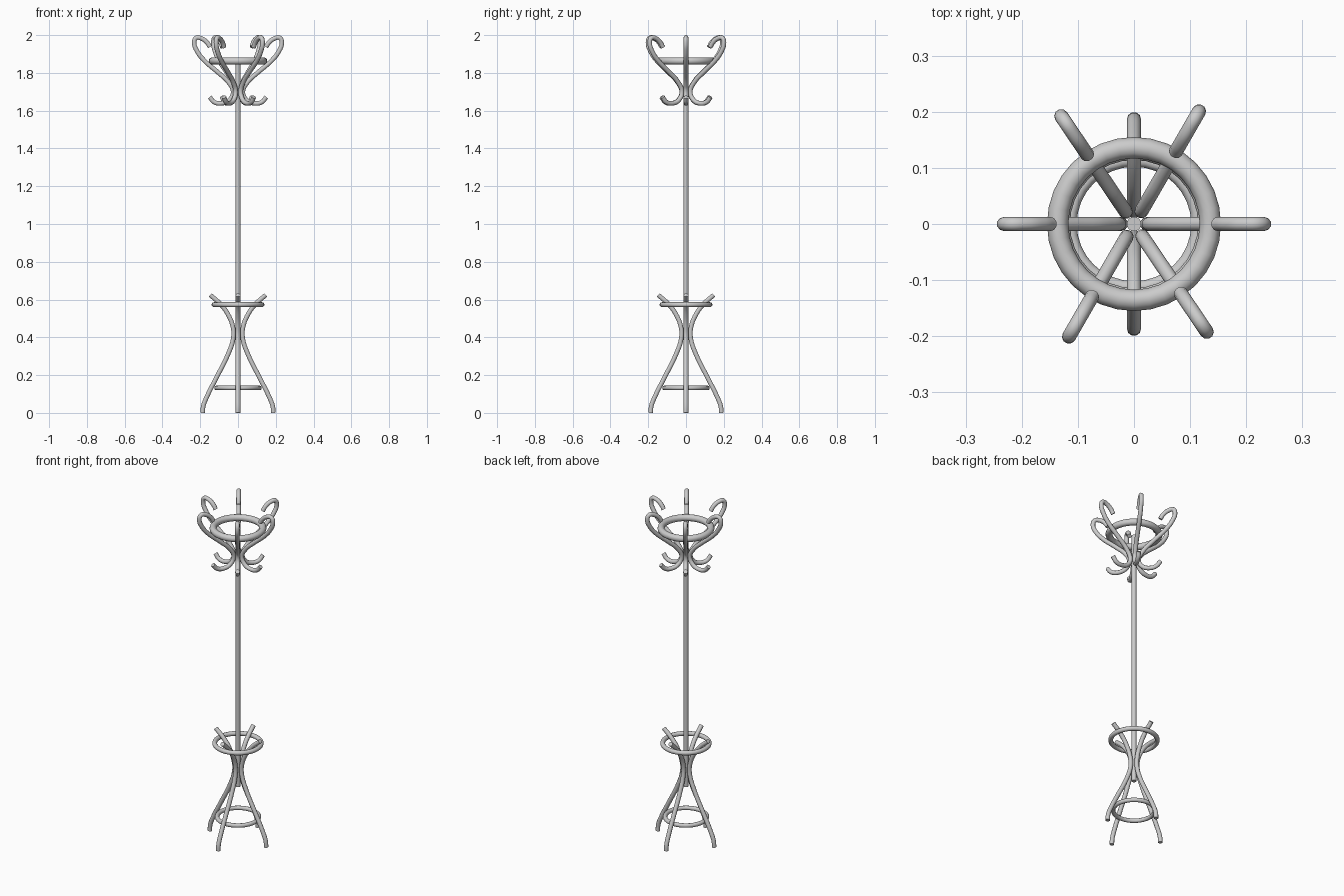
import bpy
from math import radians, cos, sin

if "Cube" in bpy.data.objects:
    bpy.data.objects.remove(bpy.data.objects["Cube"])


def smooth(obj):
    bpy.ops.object.select_all(action='DESELECT')
    obj.select_set(True)
    bpy.context.view_layer.objects.active = obj
    bpy.ops.object.shade_smooth_by_angle(angle=radians(40))


def bent_tube(name, profile, angle, radius):
    """Round rod swept along an (r, z) profile turned to the given angle."""
    curve = bpy.data.curves.new(name, 'CURVE')
    curve.dimensions = '3D'
    curve.bevel_depth = radius
    curve.bevel_resolution = 3
    curve.resolution_u = 5
    curve.use_fill_caps = True
    spline = curve.splines.new('BEZIER')
    spline.bezier_points.add(len(profile) - 1)
    a = radians(angle)
    for point, (r, z) in zip(spline.bezier_points, profile):
        point.co = (r * cos(a), r * sin(a), z)
        point.handle_left_type = point.handle_right_type = 'AUTO'
    obj = bpy.data.objects.new(name, curve)
    bpy.context.collection.objects.link(obj)
    bpy.ops.object.select_all(action='DESELECT')
    obj.select_set(True)
    bpy.context.view_layer.objects.active = obj
    bpy.ops.object.convert(target='MESH')
    obj = bpy.context.view_layer.objects.active
    obj.name = name
    smooth(obj)


def ring(name, z, major, minor):
    bpy.ops.mesh.primitive_torus_add(location=(0, 0, z), major_radius=major, minor_radius=minor,
                                     major_segments=32, minor_segments=12)
    obj = bpy.context.object
    obj.name = name
    smooth(obj)


# Central pole
bpy.ops.mesh.primitive_cylinder_add(vertices=16, radius=0.013, depth=1.54, location=(0, 0, 1.085))
bpy.context.object.name = "pole"
smooth(bpy.context.object)

# Four splayed legs that flare out again above the waist
leg = [(0.187, 0.0), (0.184, 0.035), (0.165, 0.085), (0.115, 0.185), (0.055, 0.305),
       (0.026, 0.39), (0.026, 0.45), (0.055, 0.525), (0.095, 0.578), (0.147, 0.624)]
for i in range(4):
    bent_tube(f"leg_{i + 1}", leg, 90 * i, 0.0125)

# Six double hooks: tall curl above, small upturned hook below
hook = [(0.148, 1.937), (0.165, 1.962), (0.195, 1.983), (0.222, 1.985), (0.232, 1.96),
        (0.215, 1.912), (0.178, 1.865), (0.105, 1.802), (0.05, 1.75), (0.026, 1.70),
        (0.045, 1.657), (0.085, 1.639), (0.125, 1.645), (0.15, 1.672)]
for i, angle in enumerate((0, 60, 124, 180, 240, 304)):
    bent_tube(f"coat_hook_{i + 1}", hook, angle, 0.0125)

# Rings tying hooks and legs together
ring("hook_ring", 1.863, 0.136, 0.019)
ring("umbrella_ring", 0.573, 0.127, 0.013)
ring("foot_ring", 0.132, 0.114, 0.012)
